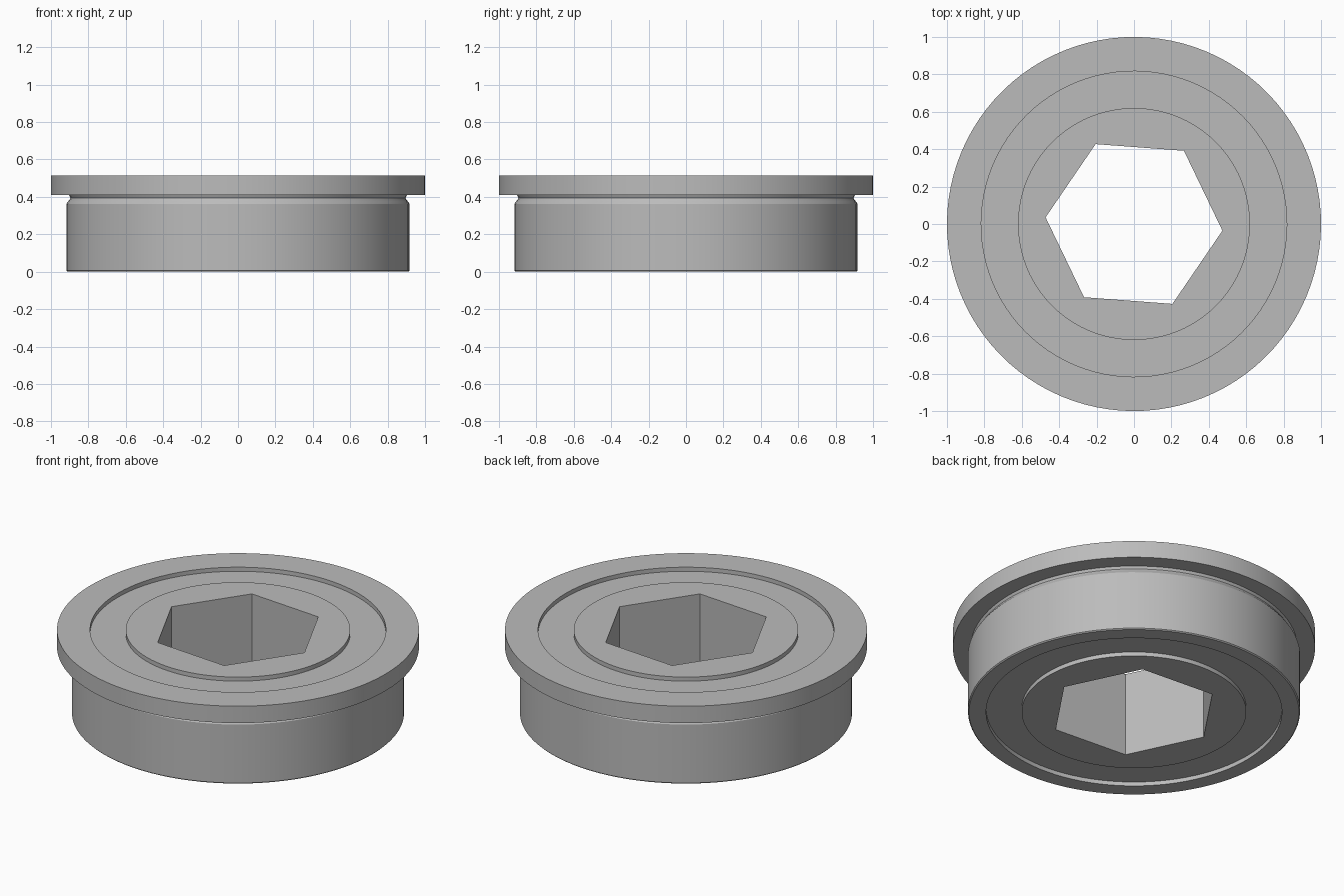
import bpy
import bmesh
import math

SEGMENTS = 96
HEIGHT = 0.513
RECESS = 0.025
HEX_RADIUS = 0.474
HEX_TURN = math.radians(-4.3)

if "Cube" in bpy.data.objects:
    bpy.data.objects.remove(bpy.data.objects["Cube"], do_unlink=True)


def make_material(name, grey):
    mat = bpy.data.materials.new(name)
    mat.use_nodes = True
    colour = (grey, grey, grey, 1)
    mat.diffuse_color = colour
    mat.node_tree.nodes["Principled BSDF"].inputs["Base Color"].default_value = colour
    return mat


steel = make_material("grey steel", 0.5)


def hex_radius(angle):
    """Distance from the axis to the wall of the hexagonal bore."""
    side = math.pi / 3
    offset = (angle - HEX_TURN) % side - side / 2
    return HEX_RADIUS * math.cos(side / 2) / math.cos(offset)


def revolve(name, profile):
    """Turn a closed (radius, height) profile; radius None follows the hexagon."""
    bm = bmesh.new()
    rings = []
    for i in range(SEGMENTS):
        angle = HEX_TURN + math.tau * i / SEGMENTS
        ring = []
        for radius, z in profile:
            r = hex_radius(angle) if radius is None else radius
            ring.append(bm.verts.new((r * math.cos(angle), r * math.sin(angle), z)))
        rings.append(ring)
    count = len(profile)
    for i, ring in enumerate(rings):
        following = rings[(i + 1) % SEGMENTS]
        for j in range(count):
            k = (j + 1) % count
            bm.faces.new((ring[j], following[j], following[k], ring[k]))
    bmesh.ops.recalc_face_normals(bm, faces=bm.faces)
    mesh = bpy.data.meshes.new(name)
    bm.to_mesh(mesh)
    bm.free()
    mesh.materials.append(steel)
    obj = bpy.data.objects.new(name, mesh)
    bpy.context.collection.objects.link(obj)
    bpy.ops.object.select_all(action="DESELECT")
    obj.select_set(True)
    bpy.context.view_layer.objects.active = obj
    bpy.ops.object.shade_smooth_by_angle(angle=math.radians(25))
    return obj


# Flanged outer ring with a relief groove under the flange
revolve("outer_ring", [
    (0.817, 0), (0.911, 0), (0.917, 0.006), (0.917, 0.362),
    (0.91, 0.374), (0.899, 0.386), (0.896, 0.395), (0.903, 0.41),
    (1, 0.41), (1, HEIGHT), (0.817, HEIGHT),
])

# Recessed shield filling the gap between the rings
revolve("shield", [
    (0.61, RECESS), (0.83, RECESS),
    (0.83, HEIGHT - RECESS), (0.61, HEIGHT - RECESS),
])

# Inner ring with a hexagonal bore
revolve("inner_ring", [
    (None, 0), (0.62, 0), (0.62, HEIGHT), (None, HEIGHT),
])
